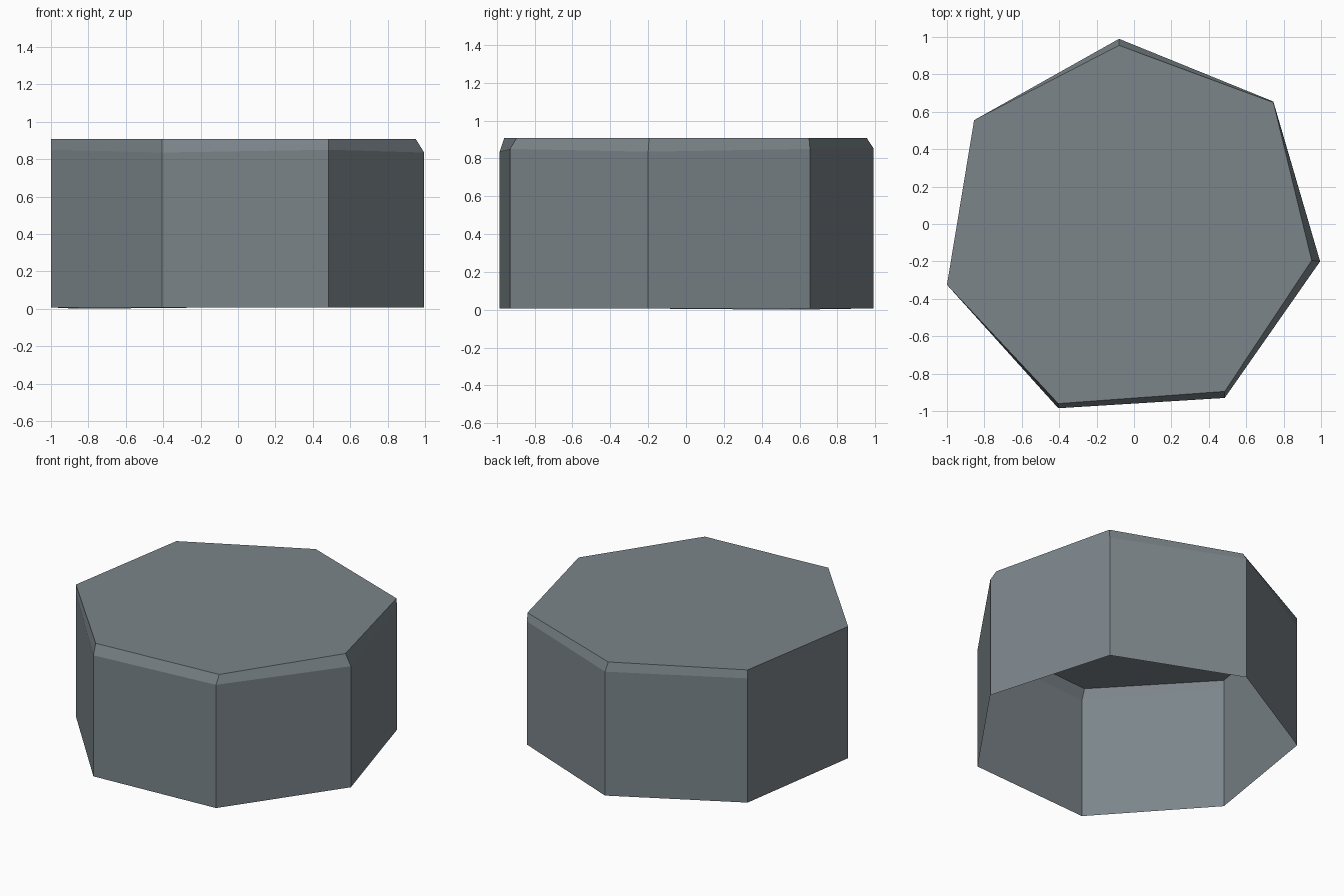
import bpy, bmesh

if "Cube" in bpy.data.objects:
    bpy.data.objects.remove(bpy.data.objects["Cube"])

# One flat stone grey
stone = bpy.data.materials.new("stone grey")
stone.diffuse_color = (0.2, 0.235, 0.255, 1)
stone.use_nodes = True
stone.node_tree.nodes["Principled BSDF"].inputs["Base Color"].default_value = stone.diffuse_color

# Irregular seven-sided outline: x, y, top x, top y, chamfer height, base height
outline = [
    (-0.405, -0.985, -0.405, -0.96, 0.835, 0.007),
    (0.485, -0.93, 0.485, -0.895, 0.85, 0.007),
    (0.995, -0.20, 0.95, -0.195, 0.835, 0.007),
    (0.745, 0.655, 0.745, 0.65, 0.85, 0.007),
    (-0.08, 0.99, -0.08, 0.955, 0.855, 0.007),
    (-0.855, 0.555, -0.855, 0.555, 0.85, 0.0),
    (-1.0, -0.325, -1.0, -0.325, 0.85, 0.007),
]
TOP = 0.908

bm = bmesh.new()
base = [bm.verts.new((x, y, b)) for x, y, tx, ty, c, b in outline]
chamfer = [bm.verts.new((x, y, c)) for x, y, tx, ty, c, b in outline]
rim = [bm.verts.new((tx, ty, TOP)) for x, y, tx, ty, c, b in outline]

# Walls and worn top edge, open underneath
for low, high in ((base, chamfer), (chamfer, rim)):
    for i in range(len(outline)):
        j = (i + 1) % len(outline)
        bm.faces.new((low[i], low[j], high[j], high[i]))

# Flat top
bm.faces.new(rim)

mesh = bpy.data.meshes.new("stone_block")
bm.to_mesh(mesh)
bm.free()
mesh.materials.append(stone)
block = bpy.data.objects.new("stone_block", mesh)
bpy.context.collection.objects.link(block)
